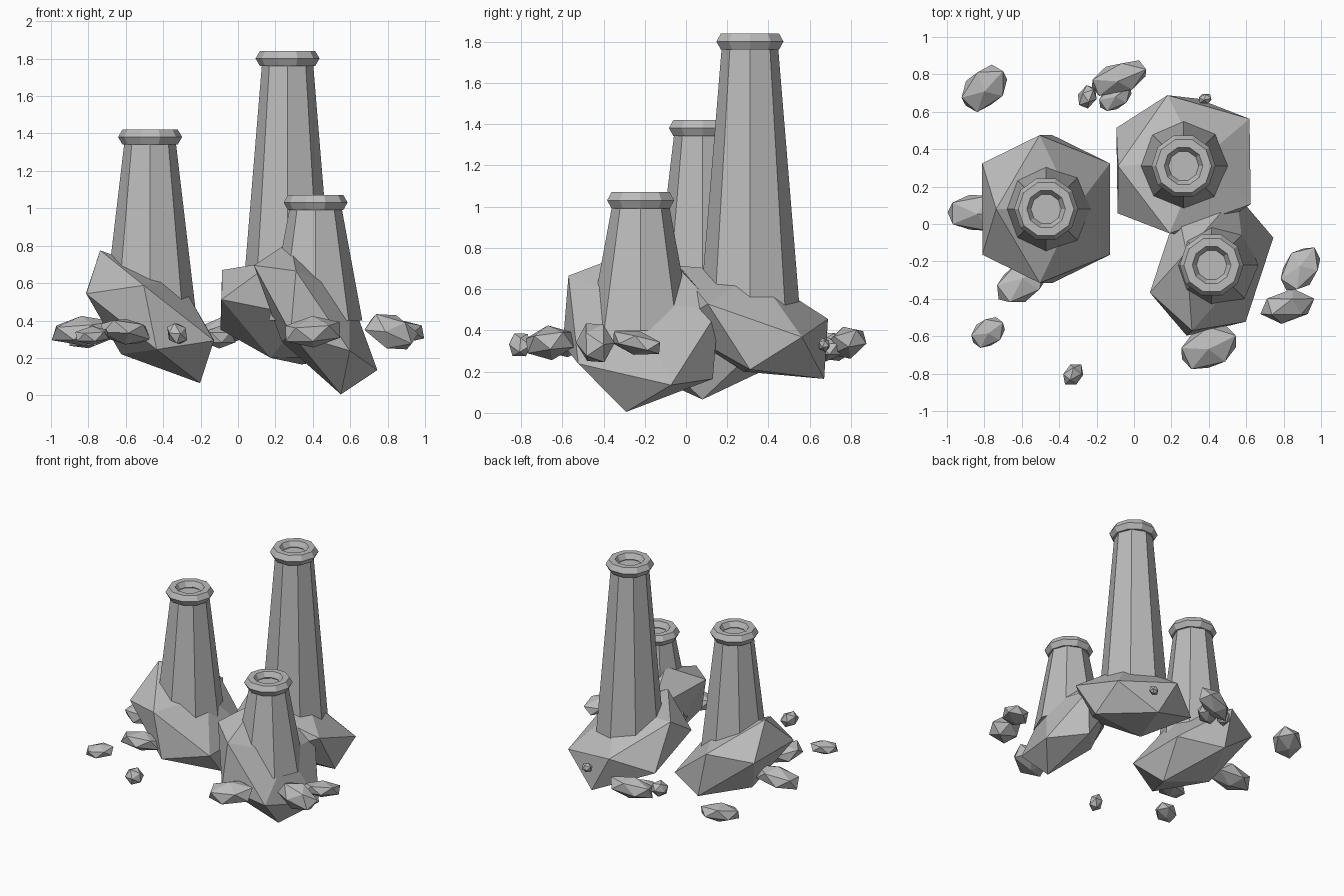
import bpy
import bmesh
from math import radians
from mathutils import Matrix, Vector

cube = bpy.data.objects.get("Cube")
if cube:
    bpy.data.objects.remove(cube, do_unlink=True)

# Single stone colour
stone = bpy.data.materials.new("grey_stone")
stone.use_nodes = True
GREY = (0.5, 0.5, 0.5, 1)
stone.diffuse_color = GREY
bsdf = next(n for n in stone.node_tree.nodes if n.type == "BSDF_PRINCIPLED")
bsdf.inputs["Base Color"].default_value = GREY
bsdf.inputs["Roughness"].default_value = 0.9


def finish(name):
    obj = bpy.context.object
    obj.name = name
    obj.data.materials.clear()
    obj.data.materials.append(stone)
    return obj


def chimney(name, x, y, top):
    """Eight-sided tapering vent with a faceted ring around its mouth."""
    base, cap = 0.4, top - 0.045
    bpy.ops.mesh.primitive_cone_add(vertices=8, radius1=0.25, radius2=0.135,
                                    depth=cap - base, location=(x, y, (base + cap) / 2))
    finish(name + "_shaft")
    bpy.ops.mesh.primitive_torus_add(major_segments=10, minor_segments=6,
                                     major_radius=0.126, minor_radius=0.045,
                                     location=(x, y, top - 0.039))
    finish(name + "_rim")


def boulder(name, centre, corners):
    """Twenty-sided rock skewed so that one face lands on the given corners."""
    bm = bmesh.new()
    bmesh.ops.create_icosphere(bm, subdivisions=1, radius=1)
    bm.faces.ensure_lookup_table()
    source = Matrix([v.co for v in bm.faces[0].verts]).transposed()
    skew = Matrix(corners).transposed() @ source.inverted()
    for v in bm.verts:
        v.co = skew @ v.co
    bmesh.ops.recalc_face_normals(bm, faces=bm.faces)
    mesh = bpy.data.meshes.new(name)
    bm.to_mesh(mesh)
    bm.free()
    mesh.materials.append(stone)
    obj = bpy.data.objects.new(name, mesh)
    obj.location = Vector(centre)
    bpy.context.collection.objects.link(obj)


def pebble(name, location, size, yaw, tilt):
    """Small loose rock; size is its half length, width and height."""
    bpy.ops.mesh.primitive_ico_sphere_add(subdivisions=1, radius=1, location=location)
    obj = finish(name)
    obj.scale = size
    obj.rotation_euler = (radians(tilt), radians(-tilt), radians(yaw))


# Chimneys
chimney("middle_chimney", -0.47, 0.08, 1.42)
chimney("tall_chimney", 0.265, 0.31, 1.84)
chimney("short_chimney", 0.415, -0.22, 1.07)

# Tilted boulders under the chimneys
boulder("middle_boulder", (-0.47, 0.08, 0.42),
        [(0.155, 0, 0.2), (-0.267, 0, 0.355), (-0.035, 0.395, 0.175)])
boulder("tall_boulder", (0.265, 0.31, 0.44),
        [(0.09, 0.03, 0.24), (-0.075, -0.36, 0.275), (-0.35, 0, 0.23)])
boulder("short_boulder", (0.415, -0.22, 0.415),
        [(-0.33, -0.147, 0.28), (-0.105, -0.35, 0.25), (-0.135, 0.07, 0.41)])

# Loose rocks scattered around
pebbles = [
    ((-0.8, 0.725, 0.32), (0.16, 0.11, 0.07), 45, 10),
    ((-0.08, 0.78, 0.34), (0.18, 0.09, 0.08), 20, 10),
    ((-0.1, 0.68, 0.31), (0.11, 0.07, 0.06), 35, 0),
    ((-0.25, 0.68, 0.34), (0.07, 0.05, 0.06), 60, 20),
    ((0.38, 0.67, 0.33), (0.04, 0.03, 0.035), 10, 10),
    ((-0.83, 0.06, 0.345), (0.19, 0.11, 0.08), 0, 5),
    ((-0.6, -0.31, 0.34), (0.17, 0.11, 0.07), 35, -10),
    ((-0.78, -0.58, 0.32), (0.11, 0.08, 0.05), 35, 5),
    ((-0.325, -0.805, 0.33), (0.07, 0.05, 0.065), 40, -25),
    ((0.4, -0.66, 0.34), (0.18, 0.12, 0.085), 25, 5),
    ((0.82, -0.44, 0.34), (0.16, 0.09, 0.1), 10, -20),
    ((0.89, -0.24, 0.34), (0.15, 0.1, 0.06), 55, -10),
]
for i, spec in enumerate(pebbles, 1):
    pebble(f"loose_rock_{i}", *spec)
